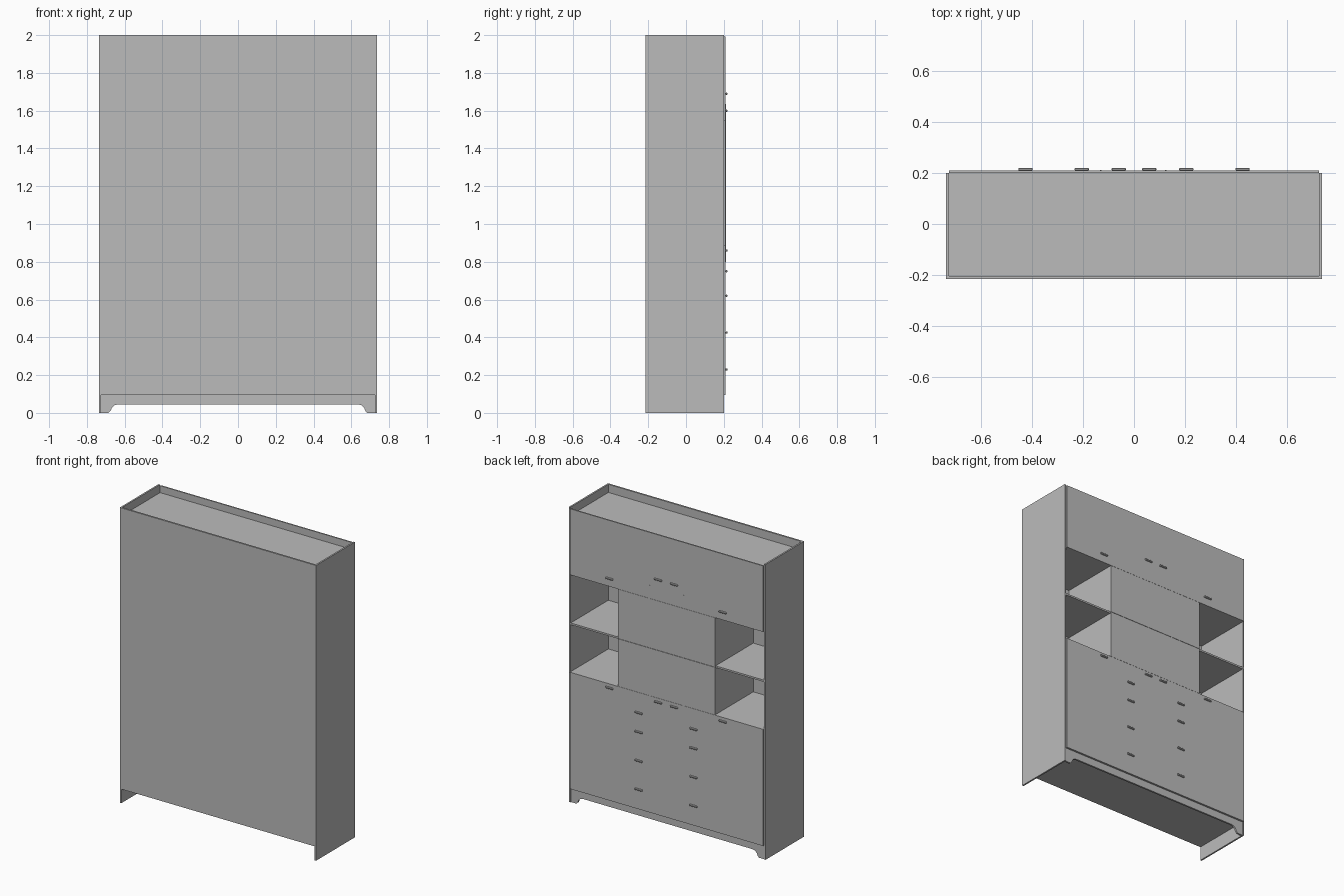
import bpy
import bmesh

old = bpy.data.objects.get("Cube")
if old:
    bpy.data.objects.remove(old, do_unlink=True)

# Single flat grey
grey = bpy.data.materials.new("plain_grey")
grey.use_nodes = True
grey.diffuse_color = (0.5, 0.5, 0.5, 1)
grey.node_tree.nodes["Principled BSDF"].inputs["Base Color"].default_value = (0.5, 0.5, 0.5, 1)


def finish(name, bm):
    bmesh.ops.recalc_face_normals(bm, faces=bm.faces)
    mesh = bpy.data.meshes.new(name)
    bm.to_mesh(mesh)
    bm.free()
    mesh.materials.append(grey)
    obj = bpy.data.objects.new(name, mesh)
    bpy.context.collection.objects.link(obj)
    return obj


def box(name, xs, ys, zs):
    """Box from its lower and upper limit on each axis."""
    bm = bmesh.new()
    bmesh.ops.create_cube(bm, size=1)
    for v in bm.verts:
        v.co = [lim[1] if c > 0 else lim[0] for c, lim in zip(v.co, (xs, ys, zs))]
    return finish(name, bm)


W, IN = 0.735, 0.724          # outer and inner half width
BACK, BODY, FACE = -0.215, 0.2, 0.209
BOARD = 0.012
DIV = 0.362                   # half width of the middle bay
BASE, LOW, MID, HIGH = 0.095, 0.885, 1.215, 1.545
GAP = 0.001

# Carcass
for side, s in (("left", 1), ("right", -1)):
    box(f"{side}_side", sorted((s * IN, s * W)), (BACK, BODY), (0, 2))
    box(f"{side}_divider", sorted((s * (DIV - BOARD), s * DIV)), (BACK + BOARD, BODY), (BASE, HIGH))
box("back_panel", (-IN, IN), (BACK, BACK + BOARD), (BASE, 2))
for name, top in (("bottom_board", BASE + BOARD), ("counter_board", LOW),
                  ("middle_shelf", MID), ("upper_board", HIGH + BOARD), ("top_board", 1.945)):
    box(name, (-IN, IN), (BACK + BOARD, BODY), (top - BOARD, top))

# Door and drawer fronts
front = (BODY, FACE)
box("upper_fronts", (-IN, IN), front, (HIGH, 1.992))
box("lower_fronts", (-IN, IN), front, (BASE, LOW))
for name, lo, hi in (("middle_lower_front", LOW, MID - BOARD / 2), ("middle_upper_front", MID - BOARD / 2, HIGH)):
    box(name, (-DIV, DIV), front, (lo + GAP, hi - GAP))

# Slim upright strips on the middle bay
for i, x in enumerate((-0.13, 0.125)):
    box(f"upright_strip_{i + 1}", (x - 0.003, x + 0.003), (BODY, FACE + 0.002), (0.80, 1.635))

# Handles, mirrored left and right: (distance from centre, height)
handles = [(0.425, 1.60), (0.06, 1.69), (0.425, 0.86), (0.06, 0.86)]
handles += [(0.205, z) for z in (0.75, 0.62, 0.425, 0.23)]
for i, (x, z) in enumerate(handles):
    for side, s in (("left", 1), ("right", -1)):
        h = box(f"{side}_handle_{i + 1}", (s * x - 0.028, s * x + 0.028), (FACE, 0.22), (z - 0.006, z + 0.006))
        bevel = h.modifiers.new("round", "BEVEL")
        bevel.width = 0.003

# Plinth with shaped feet
half = [(IN, BASE), (IN, 0), (0.685, 0), (0.675, 0.01), (0.667, 0.028), (0.655, 0.04), (0.635, 0.045)]
outline = half + [(-x, z) for x, z in reversed(half)]
bm = bmesh.new()
face = bm.faces.new([bm.verts.new((x, BODY - BOARD - 0.004, z)) for x, z in outline])
ext = bmesh.ops.extrude_face_region(bm, geom=[face])
bmesh.ops.translate(bm, vec=(0, BOARD, 0), verts=[g for g in ext["geom"] if isinstance(g, bmesh.types.BMVert)])
finish("plinth", bm)
